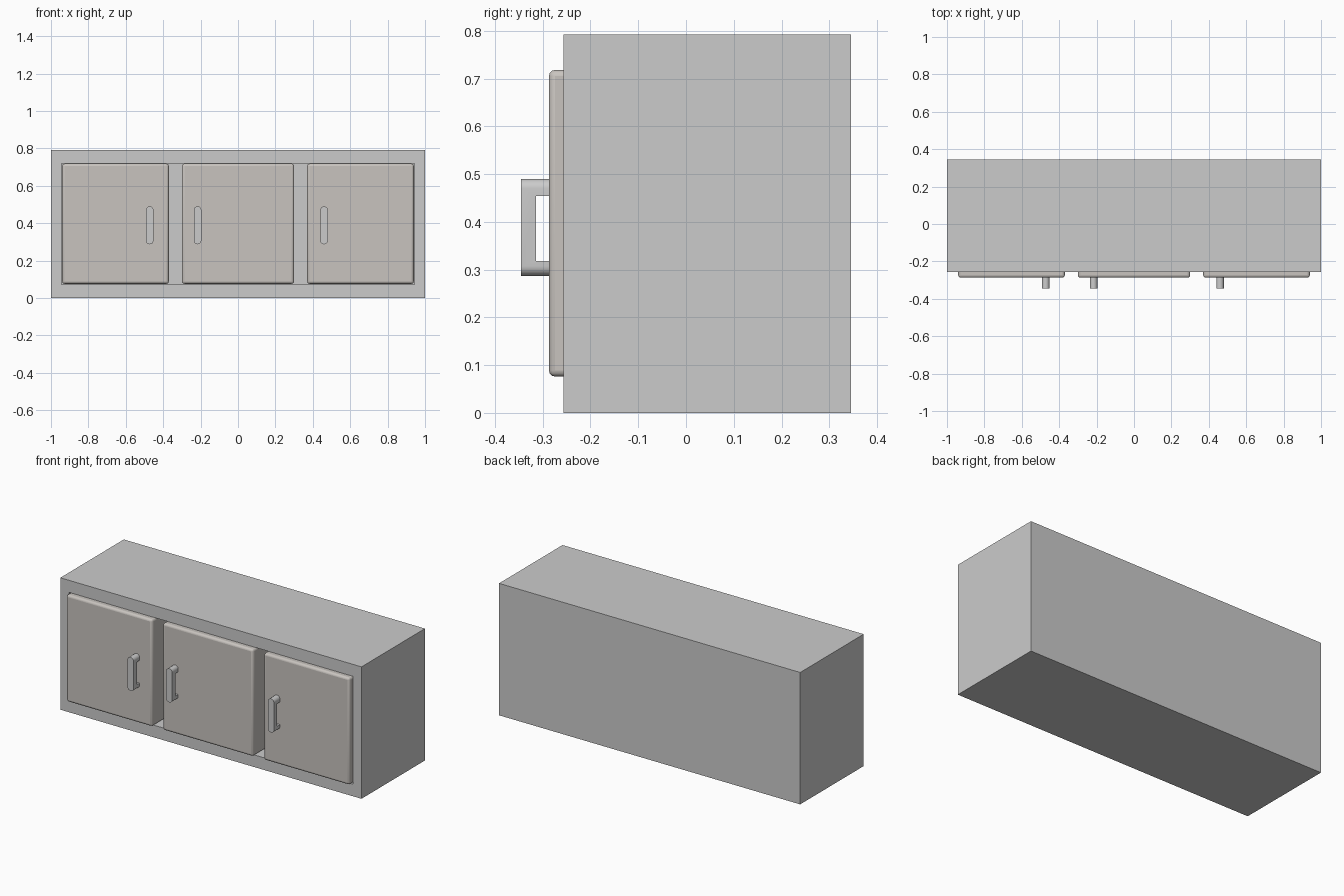
import bpy, bmesh, math

if "Cube" in bpy.data.objects:
    bpy.data.objects.remove(bpy.data.objects["Cube"])

FRONT, BACK, HEIGHT = -0.257, 0.345, 0.792


def add_object(name, bm, mat=None):
    bmesh.ops.recalc_face_normals(bm, faces=bm.faces)
    mesh = bpy.data.meshes.new(name)
    bm.to_mesh(mesh)
    bm.free()
    ob = bpy.data.objects.new(name, mesh)
    bpy.context.collection.objects.link(ob)
    if mat:
        mesh.materials.append(mat)
    return ob


def box(name, lo, hi, mat=None):
    bm = bmesh.new()
    bmesh.ops.create_cube(bm, size=1)
    for v in bm.verts:
        v.co = [(a + b) / 2 + c * (b - a) for a, b, c in zip(lo, hi, v.co)]
    return add_object(name, bm, mat)


def cut(ob, cutter):
    mod = ob.modifiers.new("cut", "BOOLEAN")
    mod.operation, mod.solver, mod.object = "DIFFERENCE", "EXACT", cutter
    cutter.hide_render = True
    cutter.hide_set(True)


def smooth(ob):
    bpy.ops.object.select_all(action="DESELECT")
    ob.select_set(True)
    bpy.context.view_layer.objects.active = ob
    bpy.ops.object.shade_smooth_by_angle(angle=math.radians(35))


def handle(name, x):
    # upright stadium outline pushed out from the door, then hollowed behind the grip
    r, z0, z1, y0, y1 = 0.02, 0.287, 0.49, -0.345, -0.285
    bm = bmesh.new()
    pts = []
    for zc, start in ((z1 - r, 0), (z0 + r, math.pi)):
        for i in range(13):
            a = start + math.pi * i / 12
            pts.append(bm.verts.new((x + r * math.cos(a), y0, zc + r * math.sin(a))))
    face = bm.faces.new(pts)
    ext = bmesh.ops.extrude_face_region(bm, geom=[face])["geom"]
    bmesh.ops.translate(bm, vec=(0, y1 - y0, 0),
                        verts=[v for v in ext if isinstance(v, bmesh.types.BMVert)])
    ob = add_object(name, bm)
    cut(ob, box(name + "_cutter", (x - 0.05, -0.314, 0.318), (x + 0.05, -0.25, 0.454)))
    smooth(ob)


wood = bpy.data.materials.new("door_brown_grey")
wood.diffuse_color = (0.58, 0.55, 0.52, 1)
wood.use_nodes = True
wood.node_tree.nodes["Principled BSDF"].inputs["Base Color"].default_value = wood.diffuse_color

# carcass with one wide opening behind the doors
body = box("cabinet_body", (-1, FRONT, 0), (1, BACK, HEIGHT))
cut(body, box("opening_cutter", (-0.943, FRONT - 0.1, 0.073), (0.943, 0.28, 0.72)))

# doors, each with a pull handle
for side, x0, x1, hx in (("left", -0.94, -0.37, -0.472),
                         ("middle", -0.30, 0.30, -0.216),
                         ("right", 0.37, 0.94, 0.46)):
    door = box(side + "_door", (x0, -0.287, 0.076), (x1, -0.14, 0.718), wood)
    bev = door.modifiers.new("rounded_edges", "BEVEL")
    bev.width, bev.segments = 0.013, 3
    smooth(door)
    handle(side + "_handle", hx)
